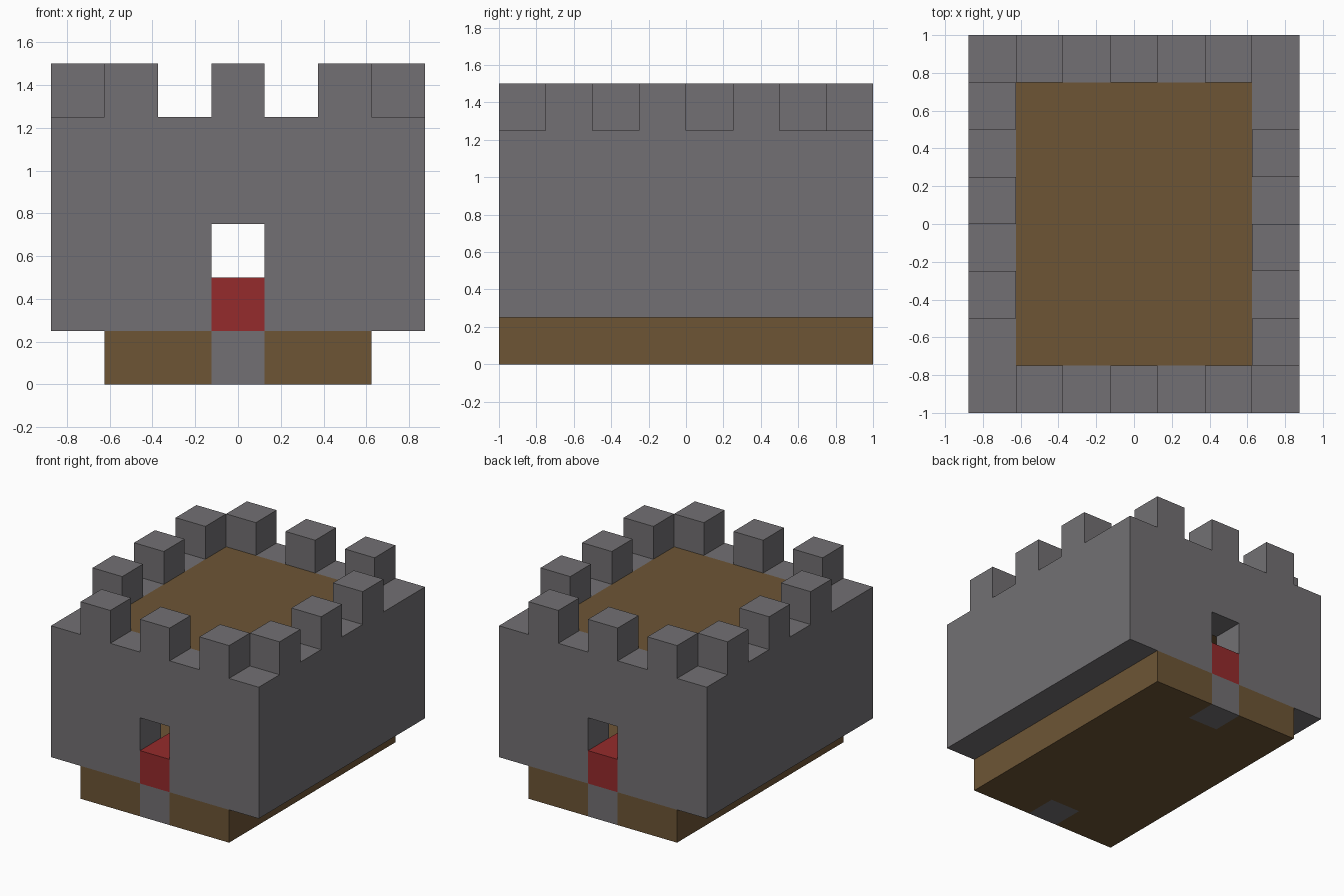
import bpy
import bmesh
from mathutils import Vector

cube = bpy.data.objects.get("Cube")
if cube:
    bpy.data.objects.remove(cube, do_unlink=True)

U = 0.25  # block size


def material(name, rgb):
    m = bpy.data.materials.new(name)
    m.use_nodes = True
    m.diffuse_color = (*rgb, 1)
    m.node_tree.nodes["Principled BSDF"].inputs["Base Color"].default_value = (*rgb, 1)
    return m


stone = material("grey stone", (0.17, 0.163, 0.172))
wood = material("brown wood", (0.153, 0.091, 0.036))
red = material("red carpet", (0.3, 0.024, 0.025))


def prism(name, outline, axis, start, end, mat):
    """Extrude a closed outline (in blocks) along the given axis."""
    def place(a, b, c):
        p = [a, b]
        p.insert(axis, c)
        return Vector(p) * U
    bm = bmesh.new()
    face = bm.faces.new([bm.verts.new(place(a, b, start)) for a, b in outline])
    out = bmesh.ops.extrude_face_region(bm, geom=[face])
    verts = [g for g in out["geom"] if isinstance(g, bmesh.types.BMVert)]
    bmesh.ops.translate(bm, verts=verts, vec=place(0, 0, end - start))
    bmesh.ops.recalc_face_normals(bm, faces=bm.faces)
    mesh = bpy.data.meshes.new(name)
    bm.to_mesh(mesh)
    bm.free()
    mesh.materials.append(mat)
    ob = bpy.data.objects.new(name, mesh)
    bpy.context.collection.objects.link(ob)
    return ob


def rect(a0, a1, b0, b1):
    return [(a0, b0), (a1, b0), (a1, b1), (a0, b1)]


def battlement(first, last, merlons):
    """Wall top, running from last back to first, with one-block merlons."""
    top = [(last, 5)]
    for m in sorted(merlons, reverse=True):
        top += [(m + 1, 5), (m + 1, 6), (m, 6), (m, 5)]
    top.append((first, 5))
    # drop repeated corners where a merlon meets the wall end
    return [p for i, p in enumerate(top) if i == 0 or p != top[i - 1]]


# Wooden base with a notch at each doorway
half = [(-2.5, -4), (-0.5, -4), (-0.5, -3), (0.5, -3), (0.5, -4), (2.5, -4)]
prism("base", half + [(-x, -y) for x, y in half], 2, 0, 1, wood)

# Front and back walls with doorway, and the stone thresholds below
doorway = [(-3.5, 1), (-0.5, 1), (-0.5, 3), (0.5, 3), (0.5, 1), (3.5, 1)]
end_wall = doorway + battlement(-3.5, 3.5, (-2.5, -0.5, 1.5))
for name, y in (("front", -4), ("back", 3)):
    prism(name + "_wall", end_wall, 1, y, y + 1, stone)
    prism(name + "_threshold", rect(-0.5, 0.5, 0, 1), 1, y, y + 1, stone)

# Side walls, each the other turned half round
for name, x, merlons in (("left", 2.5, (-3, -1, 1)), ("right", -3.5, (-2, 0, 2))):
    outline = [(-3, 1), (3, 1)] + battlement(-3, 3, merlons)
    prism(name + "_wall", outline, 0, x, x + 1, stone)

# Roof deck level with the wall tops, and the raised carpet between the doors
prism("roof_deck", rect(-2.5, 2.5, -3, 3), 2, 4, 5, wood)
prism("carpet", rect(-0.5, 0.5, -4, 4), 2, 1, 2, red)
